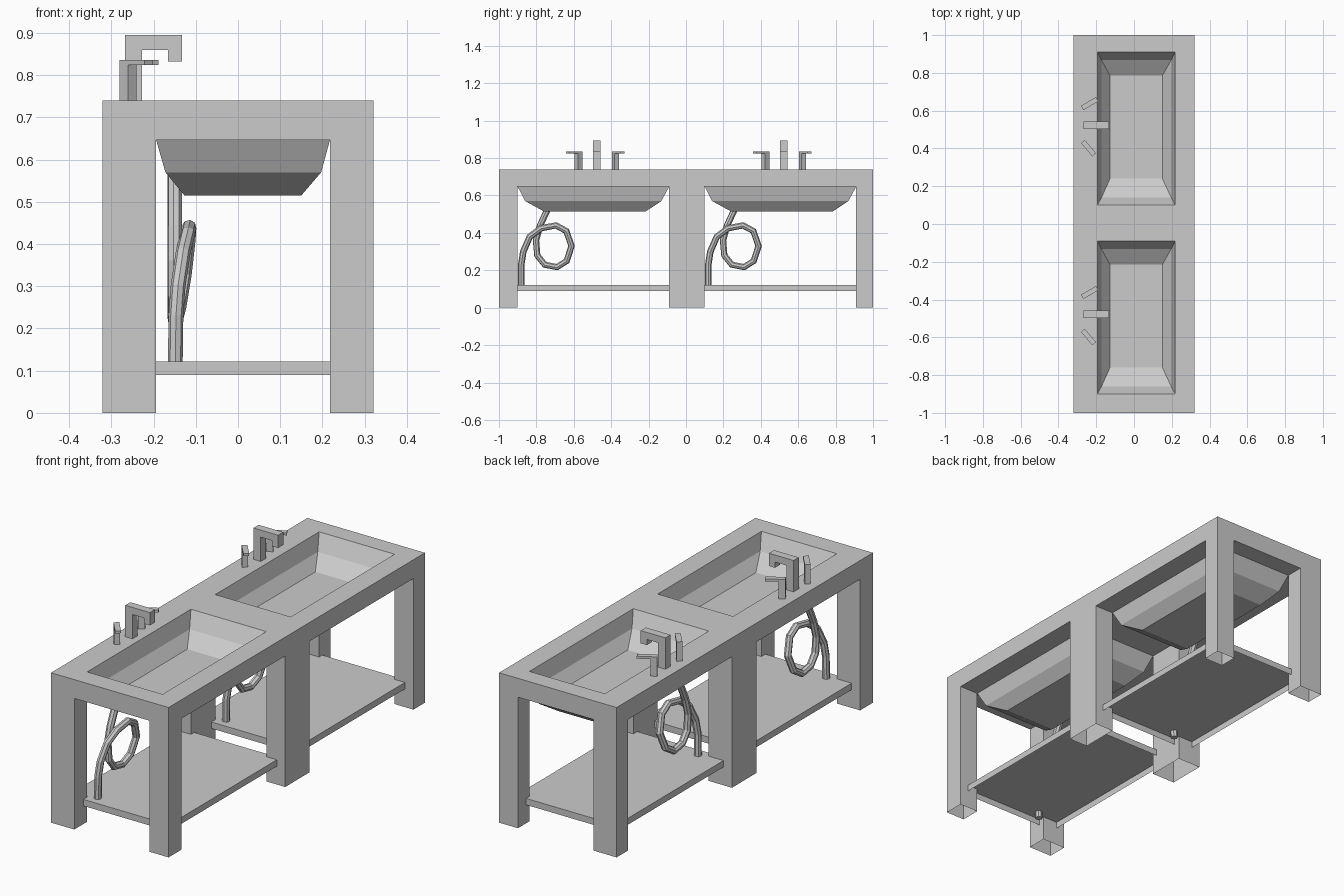
import bpy, bmesh
from math import radians
from mathutils import Matrix, Vector

if "Cube" in bpy.data.objects:
    bpy.data.objects.remove(bpy.data.objects["Cube"])

TOP, UNDER = 0.74, 0.647


def add_object(name, bm):
    mesh = bpy.data.meshes.new(name)
    bm.normal_update()
    bm.to_mesh(mesh)
    bm.free()
    ob = bpy.data.objects.new(name, mesh)
    bpy.context.collection.objects.link(ob)
    return ob


def add_box(bm, lo, hi, matrix=Matrix()):
    lo, hi = Vector(lo), Vector(hi)
    scale = Matrix.Diagonal((*(hi - lo), 1))
    bmesh.ops.create_cube(bm, size=1, matrix=matrix @ Matrix.Translation((lo + hi) / 2) @ scale)


# Frame: table top with two openings and six open-ended legs, built as a cell grid
def frame():
    xs = [-0.321, -0.194, 0.218, 0.321]
    ys = [-1, -0.9, -0.09, 0.1, 0.91, 1]
    zs = [0, UNDER, TOP]

    def solid(i, j, k):
        if not (0 <= i < 3 and 0 <= j < 5 and 0 <= k < 2):
            return False
        return i != 1 and j % 2 == 0 if k == 0 else i != 1 or j % 2 == 0

    bm = bmesh.new()
    for cell in [(i, j, k) for i in range(3) for j in range(5) for k in range(2)]:
        if not solid(*cell):
            continue
        for axis in range(3):
            for side in (0, 1):
                near = list(cell)
                near[axis] += 2 * side - 1
                hole = near[0] == 1 and near[1] in (1, 3) and near[2] == 1
                floor = near[2] < 0
                if solid(*near) or hole or floor:
                    continue
                a, b = (axis + 1) % 3, (axis + 2) % 3
                loop = []
                for da, db in ((0, 0), (1, 0), (1, 1), (0, 1)):
                    c = list(cell)
                    c[axis] += side
                    c[a] += da
                    c[b] += db
                    loop.append(bm.verts.new((xs[c[0]], ys[c[1]], zs[c[2]])))
                bm.faces.new(loop if side else loop[::-1])
    bmesh.ops.remove_doubles(bm, verts=bm.verts, dist=1e-5)
    bmesh.ops.dissolve_limit(bm, angle_limit=0.01, verts=bm.verts, edges=bm.edges)
    add_object("frame", bm)


# Basin: inner bowl from the table top and the same bowl as underside shell
def basin(name, dy):
    rings = [(-0.194, 0.218, 0.10, 0.91, 0),
             (-0.172, 0.197, 0.14, 0.868, 0.077),
             (-0.127, 0.15, 0.24, 0.785, 0.132)]
    bm = bmesh.new()
    for rim, inner in ((TOP, True), (UNDER, False)):
        loops = [[bm.verts.new((x, y + dy, rim - d))
                  for x, y in ((x0, y0), (x1, y0), (x1, y1), (x0, y1))]
                 for x0, x1, y0, y1, d in rings]
        quads = [(up[(i + 1) % 4], up[i], low[i], low[(i + 1) % 4])
                 for up, low in zip(loops, loops[1:]) for i in range(4)]
        for q in quads + [loops[-1]]:
            bm.faces.new(q if inner else q[::-1])
    add_object(name, bm)


# Spout: hooked profile extruded across y
def spout(name, dy):
    profile = [(-0.268, 0.74), (-0.228, 0.74), (-0.228, 0.86), (-0.166, 0.86),
               (-0.166, 0.832), (-0.133, 0.832), (-0.133, 0.895), (-0.268, 0.895)]
    bm = bmesh.new()
    face = bm.faces.new([bm.verts.new((x, 0.503 + dy, z)) for x, z in profile])
    ext = bmesh.ops.extrude_face_region(bm, geom=[face])
    bmesh.ops.translate(bm, vec=(0, 0.04, 0),
                        verts=[v for v in ext["geom"] if isinstance(v, bmesh.types.BMVert)])
    bmesh.ops.recalc_face_normals(bm, faces=bm.faces)
    add_object(name, bm)


# Tap handle: short post with a lever pointing outward
def handle(name, x, y, angle):
    m = Matrix.Translation((x, y, TOP)) @ Matrix.Rotation(radians(angle), 4, 'Z')
    bm = bmesh.new()
    add_box(bm, (-0.013, -0.013, 0), (0.018, 0.013, 0.084), m)
    add_box(bm, (-0.013, -0.013, 0.084), (0.079, 0.013, 0.096), m)
    add_object(name, bm)


# Drain hose: faceted tube with one loop
def hose(name, dy):
    path = [(-0.149, 0.119, 0.09), (-0.147, 0.119, 0.23), (-0.142, 0.13, 0.30),
            (-0.13, 0.165, 0.38), (-0.119, 0.225, 0.425), (-0.116, 0.305, 0.44),
            (-0.118, 0.36, 0.41), (-0.127, 0.388, 0.33), (-0.14, 0.362, 0.25),
            (-0.149, 0.31, 0.217), (-0.15, 0.245, 0.23), (-0.15, 0.205, 0.28),
            (-0.15, 0.198, 0.36), (-0.15, 0.22, 0.44), (-0.15, 0.285, 0.58)]
    curve = bpy.data.curves.new(name, 'CURVE')
    curve.dimensions = '3D'
    curve.bevel_depth = 0.0175
    curve.bevel_resolution = 2
    curve.use_fill_caps = True
    spline = curve.splines.new('POLY')
    spline.points.add(len(path) - 1)
    for p, (x, y, z) in zip(spline.points, path):
        p.co = (x, y + dy, z, 1)
    spline.use_smooth = False
    temp = bpy.data.objects.new(name + "_path", curve)
    mesh = bpy.data.meshes.new_from_object(temp)
    bpy.data.objects.remove(temp)
    bpy.context.collection.objects.link(bpy.data.objects.new(name, mesh))


# Lower shelf: tray open underneath, let into the legs
def shelf(name, dy):
    bm = bmesh.new()
    add_box(bm, (-0.275, 0.07 + dy, 0.09), (0.275, 0.935 + dy, 0.122))
    bm.normal_update()
    bmesh.ops.delete(bm, geom=[f for f in bm.faces if f.normal.z < -0.9], context='FACES')
    add_object(name, bm)


frame()
for tag, dy in (("back", 0.0), ("front", -1.0)):
    basin(tag + "_basin", dy)
    spout(tag + "_spout", dy)
    handle(tag + "_handle_right", -0.263, 0.621 + dy, 30)
    handle(tag + "_handle_left", -0.262, 0.427 + dy, -50)
    hose(tag + "_hose", dy)
    shelf(tag + "_shelf", dy)
